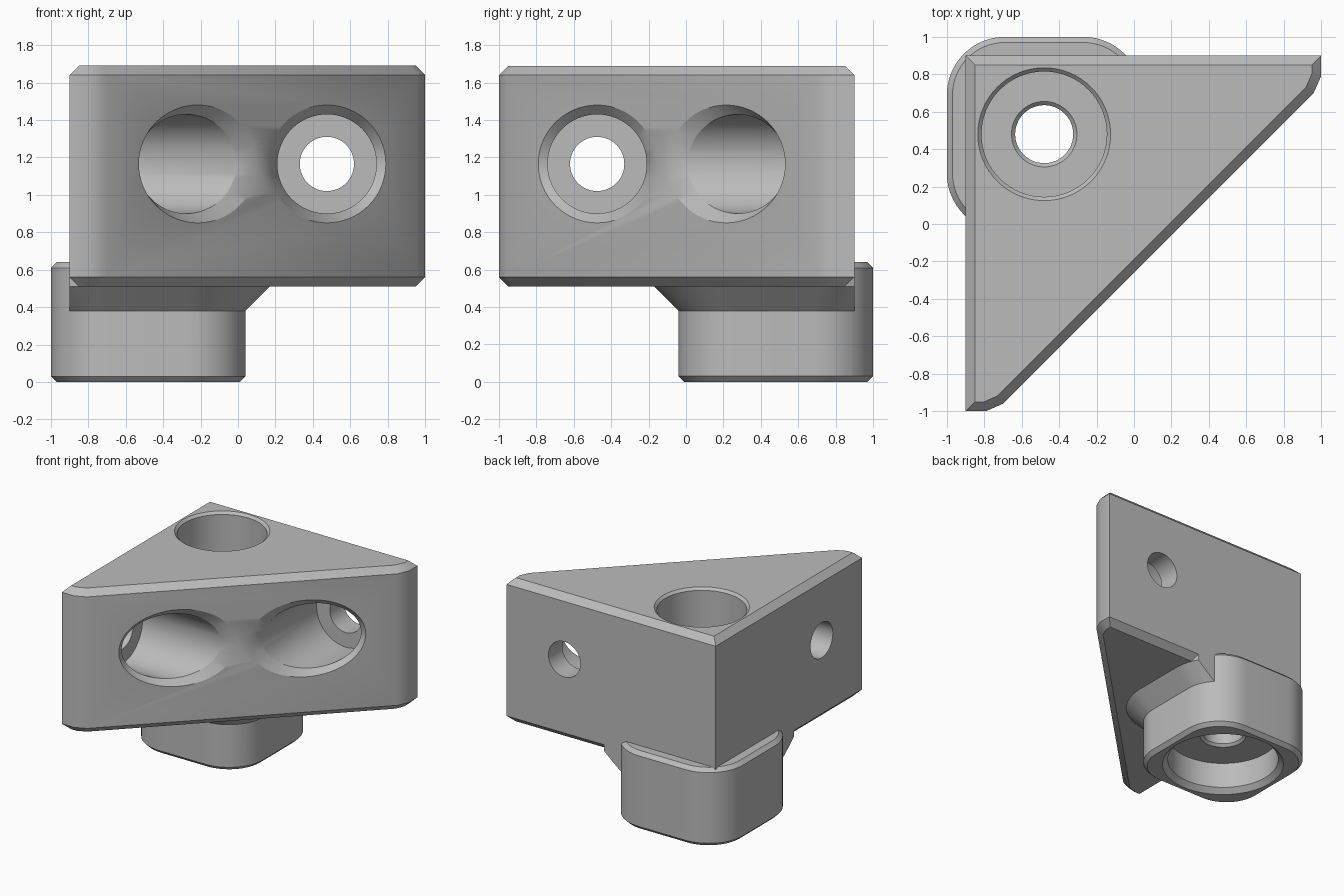
import bpy, bmesh, math
from mathutils import Vector

if "Cube" in bpy.data.objects:
    bpy.data.objects.remove(bpy.data.objects["Cube"])

SEG = 64
HOLE = 0.48        # distance of the post axis from the centre lines


def loft(name, rings):
    """Solid through a list of rings with equal point counts."""
    bm = bmesh.new()
    rows = [[bm.verts.new(p) for p in ring] for ring in rings]
    n = len(rows[0])
    for a, b in zip(rows, rows[1:]):
        for i in range(n):
            j = (i + 1) % n
            bm.faces.new((a[i], a[j], b[j], b[i]))
    bm.faces.new(rows[0])
    bm.faces.new(rows[-1])
    bmesh.ops.recalc_face_normals(bm, faces=bm.faces)
    mesh = bpy.data.meshes.new(name)
    bm.to_mesh(mesh)
    bm.free()
    ob = bpy.data.objects.new(name, mesh)
    bpy.context.collection.objects.link(ob)
    return ob


def boolean(target, tool, operation):
    """Apply a boolean and discard the tool."""
    bpy.context.view_layer.objects.active = target
    mod = target.modifiers.new("bool", 'BOOLEAN')
    mod.operation = operation
    mod.solver = 'EXACT'
    mod.object = tool
    bpy.ops.object.modifier_apply(modifier=mod.name)
    bpy.data.objects.remove(tool, do_unlink=True)


def inset(poly, d):
    """Move every edge of a counter-clockwise polygon inwards by d."""
    out = []
    for i, p in enumerate(poly):
        a, c = Vector(poly[i - 1]), Vector(poly[(i + 1) % len(poly)])
        p = Vector(p)
        e1, e2 = (p - a).normalized(), (c - p).normalized()
        n1, n2 = Vector((-e1.y, e1.x)), Vector((-e2.y, e2.x))
        out.append(p + (n1 + n2) * d / (1 + n1.dot(n2)))
    return out


def flat(points, z):
    return [(p[0], p[1], z) for p in points]


def rounded_square(grow, z):
    """Footprint of the post: square with round corners, grown outwards."""
    pts, r = [], 0.31 + grow
    for q in range(4):
        mid = math.radians(45 + 90 * q)
        cx = -HOLE + 0.21 * math.copysign(1, math.cos(mid))
        cy = HOLE + 0.21 * math.copysign(1, math.sin(mid))
        for k in range(17):
            a = math.radians(90 * q + 90 * k / 16)
            pts.append((cx + r * math.cos(a), cy + r * math.sin(a), z))
    return pts


def circle(r, z):
    return [(-HOLE + r * math.cos(2 * math.pi * k / SEG),
             HOLE + r * math.sin(2 * math.pi * k / SEG), z) for k in range(SEG)]


def side_ring(r, y=None, depth=0.0):
    """Ring around the side bore; without y it lies parallel to the slanted face."""
    pts = []
    for k in range(SEG):
        a = 2 * math.pi * k / SEG
        x = 0.475 + r * math.cos(a)
        pts.append((x, x - 0.26 + depth if y is None else y, 1.165 + r * math.sin(a)))
    return pts


# Triangular block with chamfered top and bottom edges
outline = [(-0.9, 0.9), (-0.9, -1), (-0.79, -1), (-0.7, -0.96),
           (0.96, 0.7), (1, 0.79), (1, 0.9)]
small = inset(outline, 0.05)
bracket = loft("corner_bracket", [flat(small, 0.51), flat(outline, 0.56),
                                  flat(outline, 1.64), flat(small, 1.69)])

# Flared neck, trimmed flush with the two straight block faces
neck = loft("neck", [rounded_square(-0.08, 0.30), rounded_square(0.13, 0.51),
                     rounded_square(0.13, 0.57)])
square = [(-0.9, -0.8), (0.8, -0.8), (0.8, 0.9), (-0.9, 0.9)]
boolean(neck, loft("neck_trim", [flat(square, 0.1), flat(square, 0.8)]), 'INTERSECT')
boolean(bracket, neck, 'UNION')

# Rounded foot wrapping around the block corner
foot = loft("foot", [rounded_square(-0.03, 0), rounded_square(0, 0.03),
                     rounded_square(0, 0.61), rounded_square(-0.03, 0.64)])
boolean(bracket, foot, 'UNION')

# Vertical stepped bore: lower pocket, screw hole, upper pocket
bore = loft("vertical_bore", [circle(r, z) for r, z in (
    (0.48, -0.02), (0.42, 0.04), (0.42, 0.25), (0.175, 0.25), (0.155, 0.27),
    (0.155, 0.43), (0.175, 0.45), (0.335, 0.45), (0.335, 1.67), (0.375, 1.71))])
boolean(bracket, bore, 'DIFFERENCE')

# Two mirrored side bores entering from the slanted face
rings = [side_ring(0.145, 1.1), side_ring(0.145, 0.72), side_ring(0.265, 0.72),
         side_ring(0.265, depth=0.06), side_ring(0.325, depth=-0.012)]
boolean(bracket, loft("back_bore", rings), 'DIFFERENCE')
mirrored = [[(-y, -x, z) for x, y, z in ring] for ring in rings]
boolean(bracket, loft("left_bore", mirrored), 'DIFFERENCE')

# Single grey finish
grey = bpy.data.materials.new("grey")
grey.diffuse_color = (0.5, 0.5, 0.5, 1)
grey.use_nodes = True
grey.node_tree.nodes["Principled BSDF"].inputs["Base Color"].default_value = grey.diffuse_color
bracket.data.materials.clear()
bracket.data.materials.append(grey)
for poly in bracket.data.polygons:
    poly.material_index = 0

bpy.ops.object.select_all(action='DESELECT')
bracket.select_set(True)
bpy.context.view_layer.objects.active = bracket
bpy.ops.object.shade_smooth_by_angle(angle=math.radians(25))
